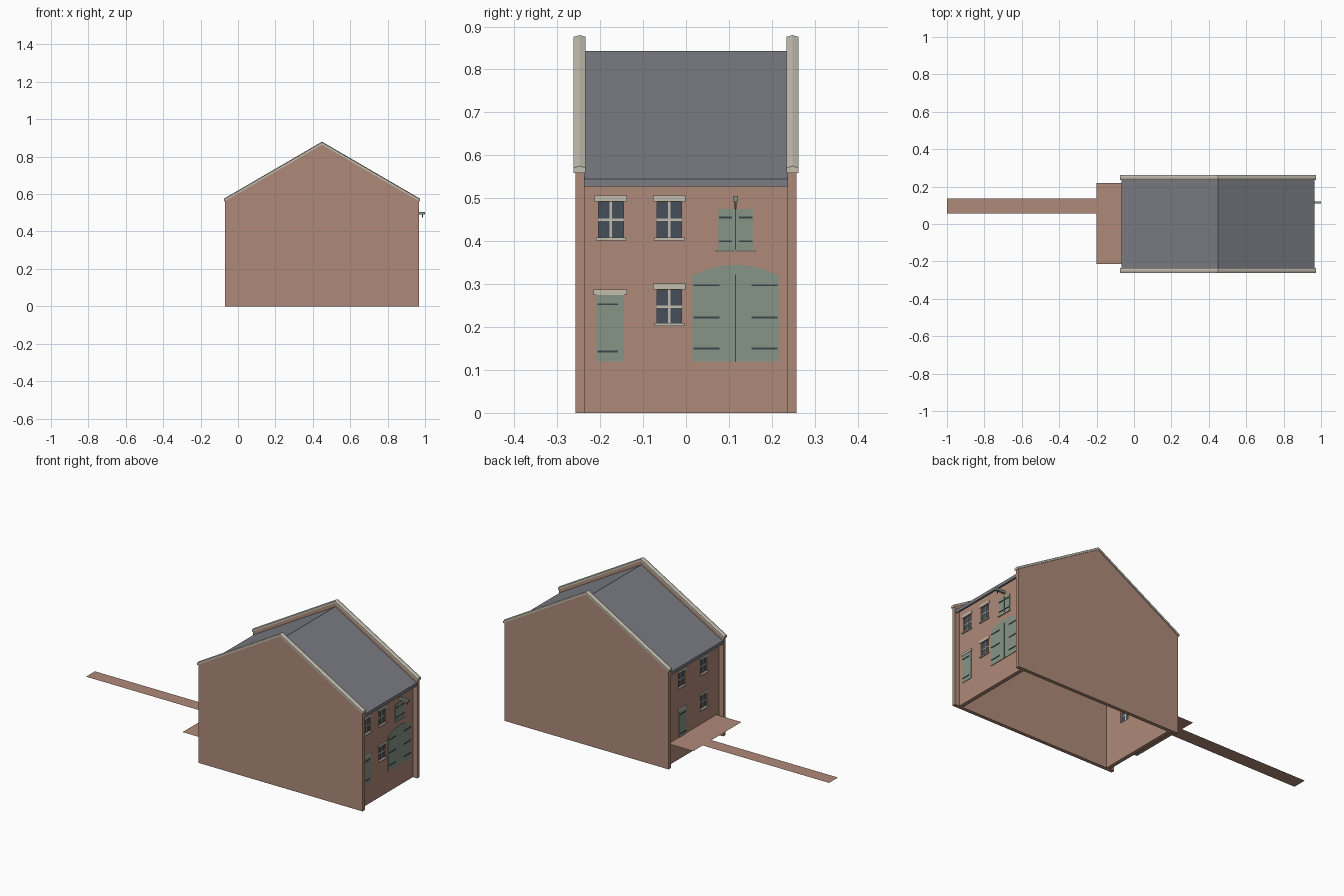
import bpy, bmesh

cube = bpy.data.objects.get("Cube")
if cube:
    bpy.data.objects.remove(cube, do_unlink=True)


def material(name, r, g, b):
    m = bpy.data.materials.new(name)
    m.use_nodes = True
    m.diffuse_color = (r, g, b, 1)
    m.node_tree.nodes["Principled BSDF"].inputs["Base Color"].default_value = (r, g, b, 1)
    return m


BRICK = material("brick", 0.43, 0.255, 0.19)
SLATE = material("slate", 0.2, 0.205, 0.23)
STONE = material("pale stone", 0.54, 0.51, 0.43)
SAGE = material("sage paint", 0.24, 0.3, 0.235)
GLASS = material("dark glass", 0.06, 0.08, 0.1)
IRON = material("iron", 0.045, 0.06, 0.07)

MID = 0.449      # x of the ridge
HALF = 0.519     # half length of the gable walls
SLOPE = 0.581
INNER = 0.237    # inside face of the gable walls


def loft(name, rings, mat):
    """Join equal rings of points into a closed solid."""
    bm = bmesh.new()
    loops = [[bm.verts.new(p) for p in ring] for ring in rings]
    n = len(loops[0])
    for a, b in zip(loops, loops[1:]):
        for i in range(n):
            j = (i + 1) % n
            bm.faces.new((a[i], a[j], b[j], b[i]))
    bm.faces.new(loops[0])
    bm.faces.new(loops[-1])
    bmesh.ops.recalc_face_normals(bm, faces=bm.faces)
    mesh = bpy.data.meshes.new(name)
    bm.to_mesh(mesh)
    bm.free()
    mesh.materials.append(mat)
    ob = bpy.data.objects.new(name, mesh)
    bpy.context.collection.objects.link(ob)
    return ob


def box(name, x, y, z, mat):
    ring = [(y[0], z[0]), (y[1], z[0]), (y[1], z[1]), (y[0], z[1])]
    return loft(name, [[(k, a, b) for a, b in ring] for k in x], mat)


def sheet(name, x, y, z, mat):
    """Flat horizontal panel."""
    mesh = bpy.data.meshes.new(name)
    mesh.from_pydata([(x[0], y[0], z), (x[1], y[0], z), (x[1], y[1], z), (x[0], y[1], z)],
                     [], [(0, 1, 2, 3)])
    mesh.materials.append(mat)
    bpy.context.collection.objects.link(bpy.data.objects.new(name, mesh))


# Gable walls with stone copings
for side, s in (("front", -1), ("back", 1)):
    low = 0.87 - HALF * SLOPE
    outline = [(MID - HALF, 0), (MID + HALF, 0), (MID + HALF, low), (MID, 0.87), (MID - HALF, low)]
    loft(side + "_gable_wall", [[(x, s * y, z) for x, z in outline] for y in (INNER, 0.257)], BRICK)
    section = [(0.234, -0.016), (0.234, -0.004), (0.248, 0), (0.262, -0.004), (0.262, -0.016)]
    rings = []
    for dx in (-0.525, 0, 0.525):
        top = 0.88 - abs(dx) * SLOPE
        rings.append([(MID + dx, s * y, top + z) for y, z in section])
    loft(side + "_coping", rings, STONE)

# Slate roof with vertical eaves
eave, ridge, thick = 0.545, 0.843, 0.018
span = 0.515
roof = [(MID - span, eave), (MID, ridge), (MID + span, eave),
        (MID + span, eave - thick), (MID, ridge - thick), (MID - span, eave - thick)]
loft("roof", [[(x, y, z) for x, z in roof] for y in (-INNER, INNER)], SLATE)


class Facade:
    """One end wall; depths are measured outward from its face."""

    def __init__(self, name, face, out):
        self.name, self.face, self.out = name, face, out
        self.holes = []

    def at(self, d):
        return self.face + self.out * d

    def part(self, name, d, y, z, mat):
        return box(self.name + "_" + name, [self.at(k) for k in d], y, z, mat)

    def window(self, name, y, z0, z1):
        w = 0.029
        self.holes.append(((y - w, y + w), (z0, z1)))
        self.part(name + "_glass", (-0.012, -0.006), (y - w, y + w), (z0, z1), GLASS)
        mid = (z0 + z1) / 2
        bar = 0.003
        self.part(name + "_mullion", (-0.014, -0.003), (y - bar, y + bar), (z0, z1), STONE)
        self.part(name + "_transom", (-0.014, -0.003), (y - w, y + w), (mid - bar, mid + bar), STONE)
        self.part(name + "_lintel", (-0.003, 0.004), (y - 0.038, y + 0.038), (z1 + 0.001, z1 + 0.015), STONE)
        self.part(name + "_sill", (-0.003, 0.007), (y - 0.035, y + 0.035), (z0 - 0.007, z0), STONE)

    def hinges(self, name, y, heights):
        for i, z in enumerate(heights):
            self.part(f"{name}_hinge_{i}", (0.002, 0.006), y, (z - 0.002, z + 0.002), IRON)

    def door(self, y):
        self.part("door", (-0.003, 0.003), (y - 0.032, y + 0.032), (0.12, 0.275), SAGE)
        self.part("door_lintel", (-0.003, 0.005), (y - 0.039, y + 0.039), (0.275, 0.288), STONE)
        self.hinges("door", (y - 0.03, y + 0.018), (0.143, 0.253))

    def wall(self):
        ob = self.part("wall", (-0.022, 0), (-INNER, INNER), (0, 0.54), BRICK)
        for y, z in self.holes:
            cutter = self.part("cutter", (-0.05, 0.05), y, z, BRICK)
            cutter.hide_render = True
            mod = ob.modifiers.new("opening", "BOOLEAN")
            mod.operation = "DIFFERENCE"
            mod.solver = "EXACT"
            mod.object = cutter
            bpy.context.view_layer.objects.active = ob
            bpy.ops.object.modifier_apply(modifier=mod.name)
            bpy.data.objects.remove(cutter, do_unlink=True)


# Street end: windows, door, arched gate, loading hatch and hoist
street = Facade("street", 0.94, 1)
street.window("outer_upper_window", -0.175, 0.409, 0.491)
street.window("inner_upper_window", -0.039, 0.409, 0.491)
street.window("lower_window", -0.039, 0.209, 0.286)
street.door(-0.176)

gate_y, gate_w = 0.1155, 0.1015
arch = [(gate_y - gate_w, 0.12), (gate_y + gate_w, 0.12)]
for i in range(13):
    t = 1 - i / 6
    arch.append((gate_y + gate_w * t, 0.345 - 0.025 * t * t))
loft("gate", [[(street.at(d), y, z) for y, z in arch] for d in (-0.003, 0.003)], SAGE)
street.part("gate_seam", (0.002, 0.004), (gate_y - 0.001, gate_y + 0.001), (0.12, 0.322), IRON)

street.part("hatch", (-0.003, 0.003), (gate_y - 0.041, gate_y + 0.041), (0.38, 0.475), SAGE)
street.part("hatch_seam", (0.002, 0.004), (gate_y - 0.001, gate_y + 0.001), (0.38, 0.475), IRON)
street.part("hatch_sill", (-0.003, 0.007), (gate_y - 0.046, gate_y + 0.046), (0.375, 0.38), STONE)
for side, s in (("near", -1), ("far", 1)):
    street.hinges("gate_" + side, sorted((gate_y + s * 0.037, gate_y + s * 0.098)), (0.15, 0.222, 0.297))
    street.hinges("hatch_" + side, sorted((gate_y + s * 0.008, gate_y + s * 0.039)), (0.4, 0.455))

street.part("hoist_beam", (-0.01, 0.06), (gate_y - 0.006, gate_y + 0.006), (0.491, 0.505), SAGE)
street.part("hoist_hook", (0.045, 0.05), (gate_y - 0.002, gate_y + 0.002), (0.475, 0.491), IRON)
street.wall()

# Yard end: windows and door above the landing
yard = Facade("yard", -0.042, -1)
yard.window("first_upper_window", 0.1, 0.409, 0.491)
yard.window("second_upper_window", -0.1, 0.409, 0.491)
yard.window("lower_window", -0.1, 0.209, 0.286)
yard.door(0.095)
yard.wall()

# Landing and long path
sheet("landing", (-0.2, -0.042), (-0.215, 0.22), 0.125, BRICK)
sheet("path", (-1, -0.2), (0.055, 0.135), 0.125, BRICK)
